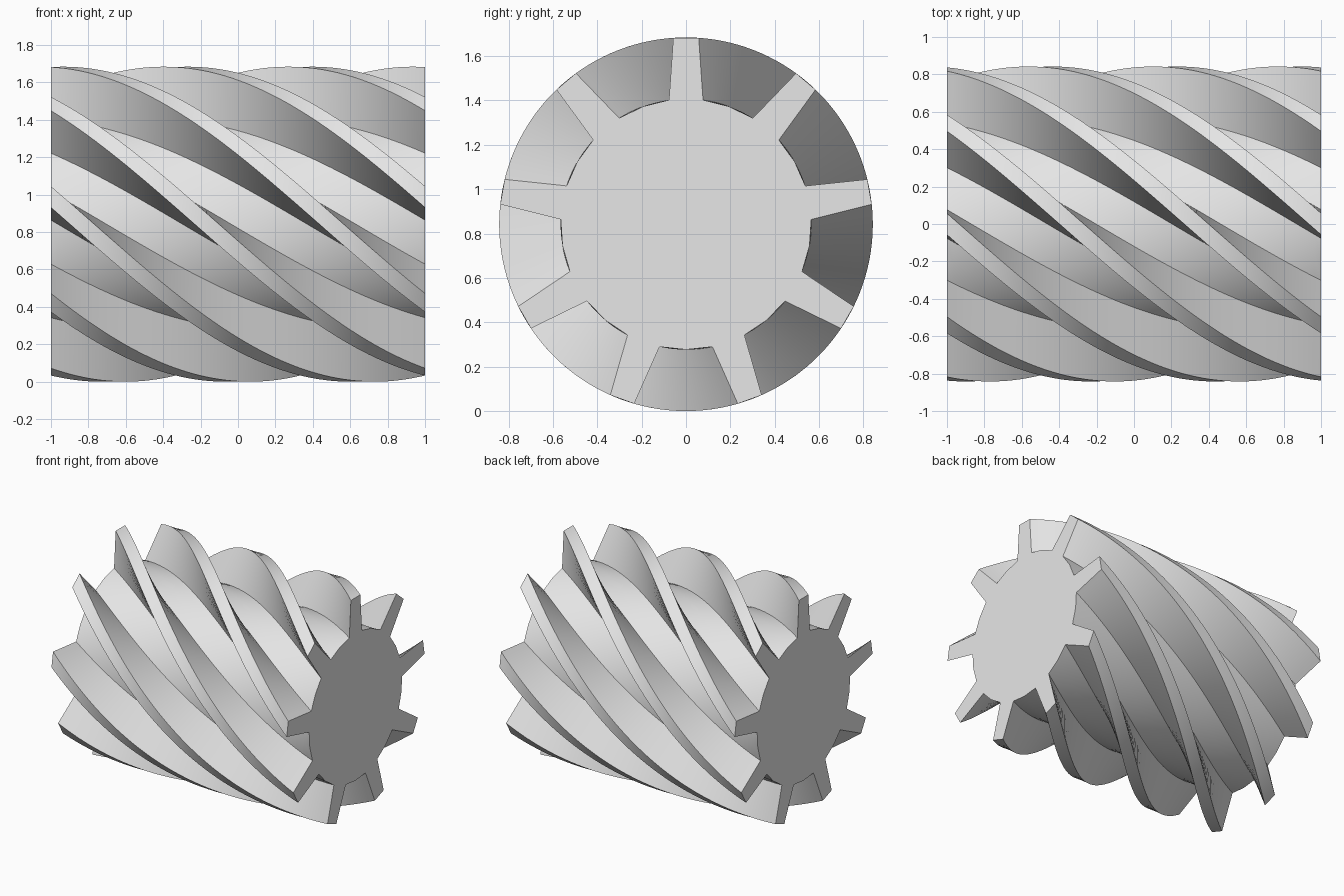
import bpy, bmesh
from math import radians, cos, sin

cube = bpy.data.objects.get("Cube")
if cube:
    bpy.data.objects.remove(cube, do_unlink=True)

TEETH = 9
LENGTH = 2.0
TWIST = radians(120)
TIP_R, ROOT_R = 0.842, 0.565
TIP_HALF, ROOT_HALF = 3.9, 7.8   # half tooth widths in degrees
STEPS = 60

steel = bpy.data.materials.new("light_grey")
steel.use_nodes = True
colour = (0.8, 0.8, 0.8, 1.0)
steel.diffuse_color = colour
steel.node_tree.nodes["Principled BSDF"].inputs["Base Color"].default_value = colour


def gear_profile():
    """Angle and radius of each corner, tooth by tooth, starting at the top."""
    pitch = 360 / TEETH
    tooth = [(-ROOT_HALF, ROOT_R), (-TIP_HALF, TIP_R), (TIP_HALF, TIP_R),
             (ROOT_HALF, ROOT_R), (pitch / 2, ROOT_R)]
    return [(radians(90 + i * pitch + a), r) for i in range(TEETH) for a, r in tooth]


# Helical gear: the profile swept along x while it turns
bm = bmesh.new()
profile = gear_profile()
rings = []
for s in range(STEPS + 1):
    t = s / STEPS
    turn = TWIST * t
    rings.append([bm.verts.new((LENGTH * (t - 0.5), r * cos(a + turn), TIP_R + r * sin(a + turn)))
                  for a, r in profile])

n = len(profile)
for lower, upper in zip(rings, rings[1:]):
    for i in range(n):
        j = (i + 1) % n
        bm.faces.new((lower[i], lower[j], upper[j], upper[i]))

# Flat end caps
bm.faces.new(rings[0])
bm.faces.new(rings[-1])
bmesh.ops.recalc_face_normals(bm, faces=bm.faces)

mesh = bpy.data.meshes.new("helical_gear")
bm.to_mesh(mesh)
bm.free()
mesh.materials.append(steel)
gear = bpy.data.objects.new("helical_gear", mesh)
bpy.context.collection.objects.link(gear)

# Smooth helical surfaces, crisp tooth edges
bpy.ops.object.select_all(action='DESELECT')
gear.select_set(True)
bpy.context.view_layer.objects.active = gear
bpy.ops.object.shade_smooth_by_angle(angle=radians(30))
